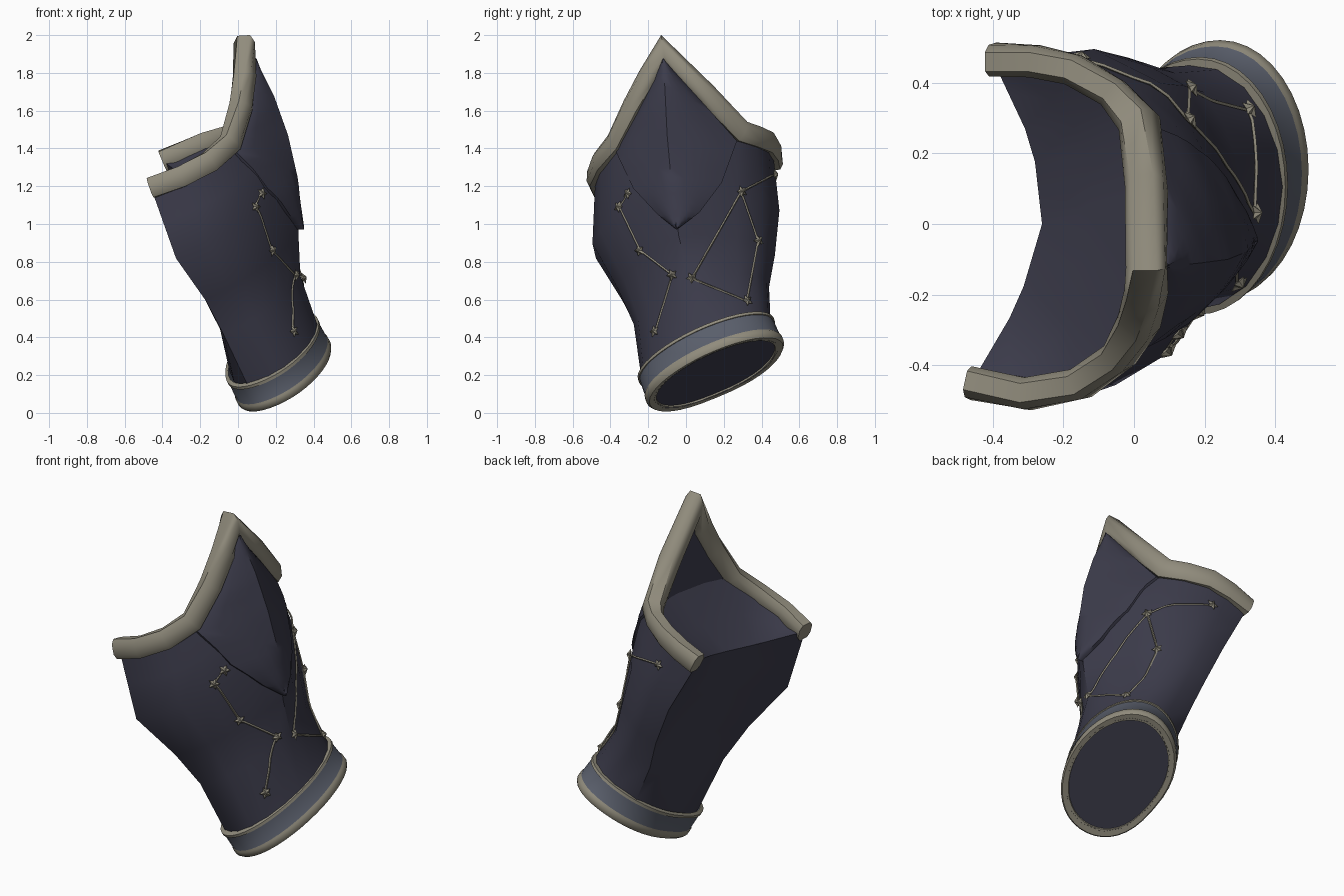
import bpy, bmesh, math
from mathutils import Vector
from mathutils.bvhtree import BVHTree

if "Cube" in bpy.data.objects:
    bpy.data.objects.remove(bpy.data.objects["Cube"])


def material(name, rgb):
    m = bpy.data.materials.new(name)
    m.diffuse_color = (*rgb, 1)
    m.use_nodes = True
    m.node_tree.nodes["Principled BSDF"].inputs["Base Color"].default_value = m.diffuse_color
    return m


NAVY = material("dark navy leather", (0.045, 0.0445, 0.070))
TAN = material("dull tan trim", (0.28, 0.26, 0.202))
STEEL = material("blue grey band", (0.1, 0.112, 0.146))


def build(name, verts, faces, mats, angle=40, rule=None):
    """Make a mesh object; rule(face number) picks the material."""
    me = bpy.data.meshes.new(name)
    me.from_pydata([tuple(v) for v in verts], [], faces)
    for m in mats:
        me.materials.append(m)
    if rule:
        for p in me.polygons:
            p.material_index = rule(p.index)
    bm = bmesh.new()
    bm.from_mesh(me)
    bmesh.ops.remove_doubles(bm, verts=bm.verts, dist=0.0005)
    bmesh.ops.recalc_face_normals(bm, faces=bm.faces)
    bm.to_mesh(me)
    bm.free()
    ob = bpy.data.objects.new(name, me)
    bpy.context.collection.objects.link(ob)
    bpy.ops.object.select_all(action='DESELECT')
    ob.select_set(True)
    bpy.context.view_layer.objects.active = ob
    bpy.ops.object.shade_smooth_by_angle(angle=math.radians(angle))
    return ob


def grid_faces(rows, cols, closed):
    n = cols if closed else cols - 1
    return [(r * cols + c, r * cols + (c + 1) % cols,
             (r + 1) * cols + (c + 1) % cols, (r + 1) * cols + c)
            for r in range(rows - 1) for c in range(n)]


def unit_oval(a):
    """Circle whose -x half is squared off a little."""
    c, s = math.cos(a), math.sin(a)
    return c, (math.copysign(abs(s) ** .8, s) if c < 0 else s)


# Sleeve: sections blend from an oval at the wrist to a D shape at the elbow
HALF_D = [(1, 0), (.8, .25), (.52, .52), (.25, .75), (-.15, .9),
          (-.5, .98), (-1, .95), (-.8, .5), (-.65, 0)]
HALF_ANGLES = [0, 18, 36, 55, 75, 95, 125, 152, 180]


def section(xc, yc, zc, ax, ay, b, c, w, back=1, apex=0):
    """back < 1 pulls in the rear flat-side corner; apex shifts the +x ridge in y."""
    pts = []
    for i in range(16):
        k, side = (i, 1) if i <= 8 else (16 - i, -1)
        ox, oy = unit_oval(math.radians(HALF_ANGLES[k]))
        x = ax * (ox * (1 - w) + HALF_D[k][0] * w)
        y = ay * side * (oy * (1 - w) + HALF_D[k][1] * w)
        if 4 <= i <= 7 and x < 0:
            x, y = x * back, y * (.88 + .12 * back)
        z = zc + b * x + c * y
        y += apex * {0: 1, 1: .6, 2: .2}.get(k, 0)
        pts.append(Vector((xc + x, yc + y, z)))
    return pts


top_edge = [Vector(p) for p in [
    (.035, -.12, 1.925), (.035, .1, 1.69), (.015, .285, 1.485), (-.06, .37, 1.46),
    (-.17, .435, 1.43), (-.28, .46, 1.385), (-.4, .465, 1.335), (-.285, .22, 1.25),
    (-.26, 0, 1.19), (-.325, -.22, 1.17), (-.46, -.45, 1.19), (-.3, -.48, 1.25),
    (-.15, -.45, 1.33), (-.04, -.37, 1.43), (.015, -.275, 1.62), (.035, -.19, 1.78)]]
rings = [section(.25, .16, .208, .225, .33, .52, .41, 0),
         section(.185, .105, .345, .235, .345, .52, .38, .05),
         section(.10, .085, .6, .23, .365, .55, .27, .45, .85, -.07),
         section(.06, .06, .8, .26, .43, .55, .19, .75, .75, -.1),
         section(-.01, .01, 1.05, .325, .515, .5, .15, .95, .66, -.07)]
bulge = [Vector((.03 if i in (0, 1, 2, 14, 15) else 0, 0, 0)) for i in range(16)]
rings.append([(a + b) / 2 + d for a, b, d in zip(rings[-1], top_edge, bulge)])
rings.append(top_edge)
sleeve_verts = [p for r in rings for p in r]
sleeve_faces = grid_faces(len(rings), 16, True)
build("sleeve", sleeve_verts, sleeve_faces, [NAVY], 38)
surface = BVHTree.FromPolygons(sleeve_verts, sleeve_faces)


def on_sleeve(y, z, lift):
    """Point on the outer (+x) side of the sleeve, raised by lift."""
    hit, n, _, _ = surface.ray_cast(Vector((2, y, z)), Vector((-1, 0, 0)))
    if hit is None:
        return Vector((.02, y, z)), Vector((1, 0, 0))
    if n.x < 0:
        n = -n
    return hit + n * lift, n


# Inner lining: an upright sheet behind the peak, then a slope down to the flat side
front_v, back_v = top_edge[13], top_edge[2]
crease = [front_v.lerp(back_v, f) + Vector((.01, 0, .02)) for f in (.33, .67)]
upper = top_edge[10:14] + crease + top_edge[2:7]
low = top_edge[6:11][::-1]
lower = []
for i in range(len(upper)):
    f = i / (len(upper) - 1) * (len(low) - 1)
    k = min(int(f), len(low) - 2)
    lower.append(low[k].lerp(low[k + 1], f - k))
middle = [a.lerp(b, .5) - Vector((0, 0, .02)) for a, b in zip(upper, lower)]
middle[0], middle[-1] = upper[0], upper[-1]
build("inner_slope", upper + middle + lower, grid_faces(3, len(upper), False), [NAVY], 60)
sheet = [top_edge[i] for i in (13, 14, 15, 0, 1, 2)] + crease[::-1]
build("inner_peak", sheet, [tuple(range(len(sheet)))], [NAVY])

# Raised shield panel with a centre ridge
panel_rows = [((.09, -.12, 1.88), (-.13, 1.86), (-.11, 1.86)),
              ((.19, -.11, 1.68), (-.25, 1.6), (.09, 1.64)),
              ((.265, -.10, 1.47), (-.37, 1.38), (.27, 1.44)),
              ((.315, -.08, 1.25), (-.28, 1.19), (.19, 1.22)),
              ((.335, -.06, 1.08), (-.15, 1.05), (.07, 1.06)),
              ((.34, -.05, .97), (-.05, .97), (-.05, .97))]


def raise_to(p, gap):
    return Vector((max(p.x, on_sleeve(p.y, p.z, 0)[0].x + gap), p.y, p.z))


def halfway(rows):
    """Insert a blended row between every two rows."""
    out = []
    for a, b in zip(rows, rows[1:]):
        out += [a, tuple((p + q) / 2 for p, q in zip(a, b))]
    return out + [rows[-1]]


rows = halfway(halfway([(Vector(r), Vector((0, *a)), Vector((0, *b)))
                        for r, a, b in panel_rows]))
verts = []
for ridge, left, right in rows:
    ridge = raise_to(ridge, .016)
    sides = []
    for e in (left, right):
        base = on_sleeve(e.y, e.z, 0)[0]
        edge = base + Vector((.016, 0, 0))
        mids = [raise_to(edge.lerp(ridge, f) + Vector((.06 * f * (1 - f), 0, 0)), .018)
                for f in (.25, .5, .75)]
        sides.append([base - Vector((.008, 0, 0)), edge] + mids)
    verts += sides[0] + [ridge] + sides[1][::-1]
build("shield_panel", verts, grid_faces(len(rows), 11, False), [NAVY], 40)

# Thick trim following the pointed top edge, open along the flat side
path = top_edge[10:] + top_edge[:7]
profile = [(1, .5), (.6, 1), (-.6, 1), (-1, .5),
           (-1, -.5), (-.6, -1), (.6, -1), (1, -.5)]
verts = []
for i, p in enumerate(path):
    before = (p - path[max(i - 1, 0)]).normalized()
    after = (path[min(i + 1, len(path) - 1)] - p).normalized()
    t = (before + after).normalized()
    miter = min(1.35, 1 / max(.3, t.dot(after if after.length else before)))
    out = Vector((p.x + .25, p.y, 0))
    out = (out - t * out.dot(t)).normalized()
    up = t.cross(out)
    thick = .056 if p.z > 1.47 else .045
    verts += [p + out * (u * thick) + up * (v * .055 * miter) for u, v in profile]
faces = grid_faces(len(path), 8, True)
faces += [tuple(range(8)), tuple(range(len(verts) - 8, len(verts)))]
build("top_trim", verts, faces, [TAN], 50)

# Wrist band: steel strip between a thick and a thin tan roll
SEG = 40
axis = Vector((-.43, -.34, .83))


def wrist_ring(h, s):
    pts = []
    for i in range(SEG):
        c, r = unit_oval(math.tau * i / SEG)
        x, y = .25 * s * c, .365 * s * r
        pts.append(Vector((.25, .16, .206)) + axis * h
                   + Vector((x, y, .52 * x + .41 * y)))
    return pts


band_profile = [(.03, .85), (.004, .865), (0, .97), (.015, 1.0), (.042, 1.0), (.05, .985),
                (.145, .975), (.146, .992), (.162, .99), (.167, .92)]
verts = [p for h, s in band_profile for p in wrist_ring(h, s)]
build("wrist_band", verts, grid_faces(len(band_profile), SEG, True), [TAN, STEEL], 40,
      lambda f: 1 if f // SEG == 5 else 0)
build("wrist_cap", wrist_ring(.012, .9), [tuple(range(SEG))], [NAVY])

# Star studs joined by thin cords, laid on the sleeve
front_stars = [(-.30, 1.16), (-.35, 1.09), (-.24, .86), (-.07, .73), (-.16, .43)]
back_stars = [(.03, .71), (.29, 1.17), (.46, 1.26), (.38, .91), (.32, .59)]
links = [(front_stars, i, i + 1) for i in range(4)]
links += [(back_stars, i, j) for i, j in ((0, 1), (1, 2), (1, 3), (3, 4), (4, 0))]

verts, faces = [], []
for y, z in front_stars + back_stars:
    p, n = on_sleeve(y, z, .012)
    u = n.orthogonal().normalized()
    v = n.cross(u)
    s = len(verts)
    for i in range(10):
        a, r = math.tau * i / 10, (.033 if i % 2 == 0 else .018)
        verts.append(p + u * (r * math.cos(a)) + v * (r * math.sin(a)))
    verts += [p + n * .018, p - n * .01]
    for i in range(10):
        j = (i + 1) % 10
        faces += [(s + i, s + j, s + 10), (s + j, s + i, s + 11)]
build("star_studs", verts, faces, [TAN], 20)

verts, faces = [], []
STEPS = 10
for stars, i, j in links:
    (y0, z0), (y1, z1) = stars[i], stars[j]
    along = Vector((0, y1 - y0, z1 - z0)).normalized()
    start = len(verts)
    for k in range(STEPS + 1):
        f = k / STEPS
        p, n = on_sleeve(y0 + (y1 - y0) * f, z0 + (z1 - z0) * f, .005)
        side = n.cross(along).normalized()
        verts += [p + side * .006, p + n * .006, p - side * .006, p - n * .004]
    faces += [tuple(start + q for q in f) for f in grid_faces(STEPS + 1, 4, True)]
build("star_cords", verts, faces, [TAN], 60)
